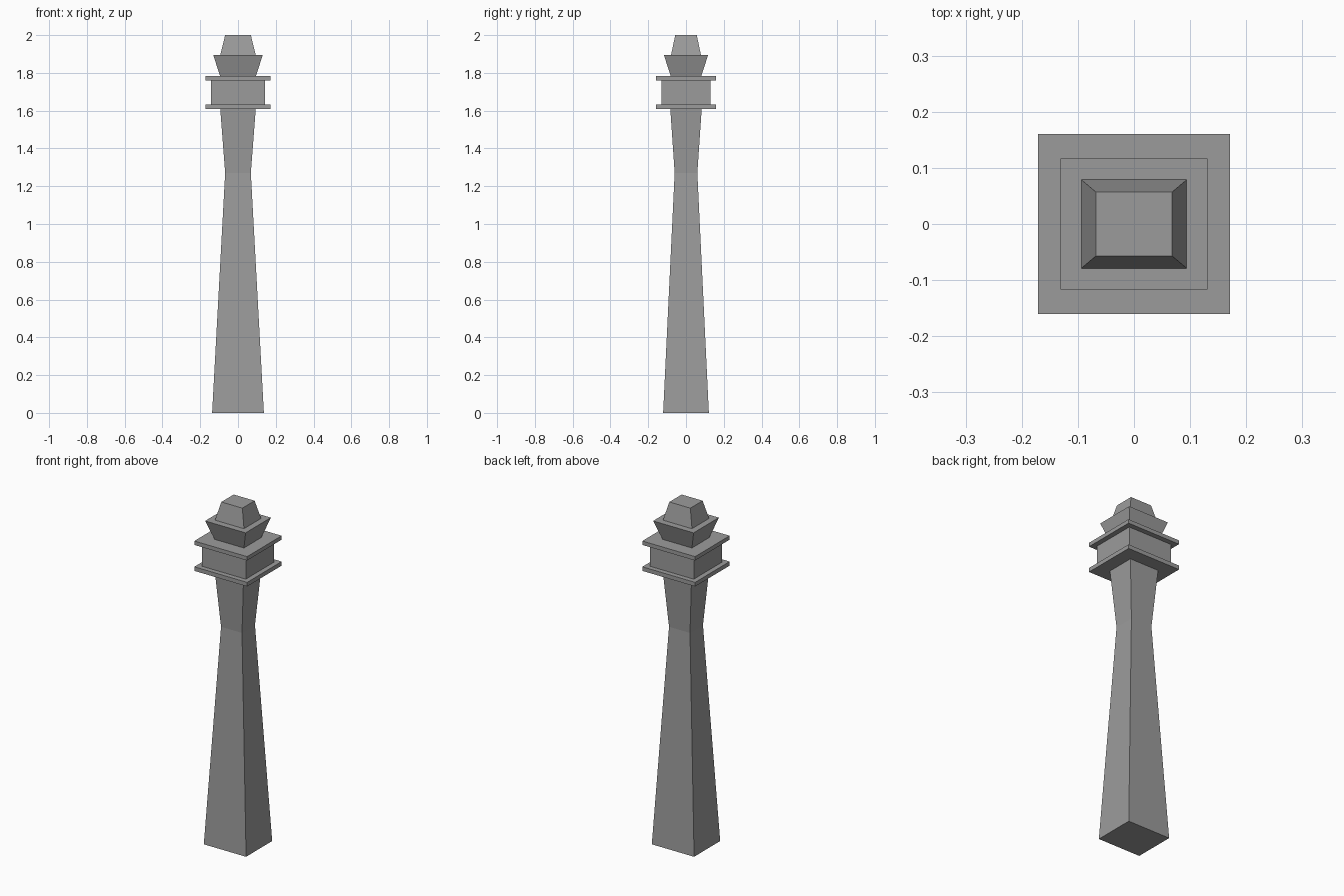
import bpy
import bmesh

if "Cube" in bpy.data.objects:
    bpy.data.objects.remove(bpy.data.objects["Cube"])

# Dark grey concrete
concrete = bpy.data.materials.new("dark_grey")
concrete.diffuse_color = (0.33, 0.33, 0.33, 1)
concrete.use_nodes = True
concrete.node_tree.nodes["Principled BSDF"].inputs["Base Color"].default_value = concrete.diffuse_color


def loft(name, sections):
    """Closed rectangular loft; each section is (z, half_width_x, half_depth_y)."""
    bm = bmesh.new()
    rings = [[bm.verts.new((sx * hx, sy * hy, z))
              for sx, sy in ((-1, -1), (1, -1), (1, 1), (-1, 1))]
             for z, hx, hy in sections]
    bm.faces.new(rings[0][::-1])
    bm.faces.new(rings[-1])
    for low, high in zip(rings, rings[1:]):
        for i in range(4):
            j = (i + 1) % 4
            bm.faces.new((low[i], low[j], high[j], high[i]))
    mesh = bpy.data.meshes.new(name)
    bm.to_mesh(mesh)
    bm.free()
    mesh.materials.append(concrete)
    obj = bpy.data.objects.new(name, mesh)
    bpy.context.collection.objects.link(obj)
    return obj


def block(name, z0, z1, hx, hy):
    return loft(name, [(z0, hx, hy), (z1, hx, hy)])


# Tapering shaft with narrow waist and flared head
loft("tower_shaft", [(0, 0.137, 0.121), (1.27, 0.068, 0.06), (1.608, 0.094, 0.083)])

# Gallery room between two overhanging plates
block("lower_plate", 1.608, 1.632, 0.171, 0.16)
block("gallery_room", 1.632, 1.76, 0.142, 0.131)
block("upper_plate", 1.76, 1.783, 0.171, 0.16)

# Outward-flaring control cabin and tapered roof cap
loft("control_cabin", [(1.783, 0.095, 0.081), (1.895, 0.131, 0.117)])
loft("roof_cap", [(1.895, 0.094, 0.079), (2.0, 0.068, 0.057)])
